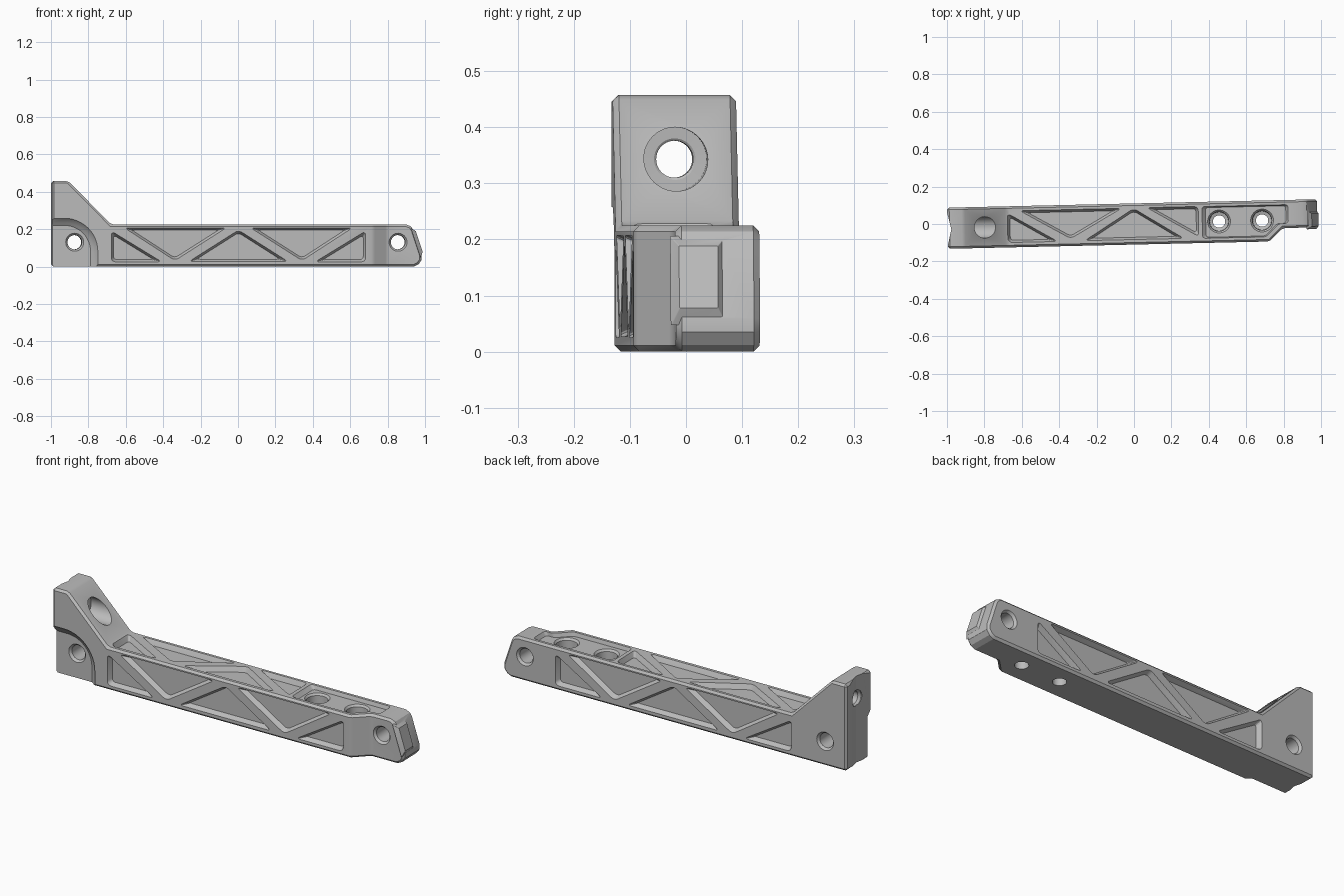
import bpy, bmesh, math
from mathutils import Vector, Matrix

if "Cube" in bpy.data.objects:
    bpy.data.objects.remove(bpy.data.objects["Cube"])

HALF, TOP = 0.11, 0.225

metal = bpy.data.materials.new("satin grey metal")
metal.use_nodes = True
GREY = (0.5, 0.5, 0.5, 1)
metal.diffuse_color = GREY
metal.node_tree.nodes["Principled BSDF"].inputs["Base Color"].default_value = GREY


def make_object(name, bm):
    bmesh.ops.recalc_face_normals(bm, faces=bm.faces)
    mesh = bpy.data.meshes.new(name)
    bm.to_mesh(mesh)
    bm.free()
    mesh.materials.append(metal)
    obj = bpy.data.objects.new(name, mesh)
    bpy.context.collection.objects.link(obj)
    return obj


def loft(name, rings):
    """Closed solid through rings of equal point count."""
    bm = bmesh.new()
    loops = [[bm.verts.new(p) for p in ring] for ring in rings]
    for a, b in zip(loops, loops[1:]):
        for i in range(len(a)):
            j = (i + 1) % len(a)
            bm.faces.new((a[i], a[j], b[j], b[i]))
    bm.faces.new(loops[0])
    bm.faces.new(loops[-1])
    return make_object(name, bm)


def apply(obj, mod):
    bpy.context.view_layer.objects.active = obj
    bpy.ops.object.modifier_apply(modifier=mod.name)


def combine(obj, other, operation="DIFFERENCE"):
    mod = obj.modifiers.new("bool", "BOOLEAN")
    mod.operation, mod.solver, mod.object = operation, "EXACT", other
    apply(obj, mod)
    bpy.data.objects.remove(other)


def rounded(points, radius):
    """Outline with its corners rounded."""
    bm = bmesh.new()
    face = bm.faces.new([bm.verts.new((u, v, 0)) for u, v in points])
    bmesh.ops.bevel(bm, geom=list(bm.verts), offset=radius, segments=4,
                    profile=0.5, affect="VERTICES")
    bm.faces.ensure_lookup_table()
    out = [l.vert.co.to_2d() for l in bm.faces[0].loops]
    bm.free()
    return out


def tapered(name, points, place, depth, inset, radius, outside=0.003):
    """Solid whose outline shrinks evenly by inset over its depth."""
    pts = [Vector(p) for p in points]
    n = len(pts)
    if n == 3:
        w = [(pts[(i + 1) % 3] - pts[(i + 2) % 3]).length for i in range(3)]
    else:
        w = [1] * n
    centre = sum((p * k for p, k in zip(pts, w)), Vector((0, 0))) / sum(w)
    area = abs(sum(pts[i].cross(pts[(i + 1) % n]) for i in range(n)))
    inradius = area / sum((pts[i] - pts[i - 1]).length for i in range(n))
    outline = rounded(points, radius)
    rings = []
    for d in (-outside, depth):
        s = 1 - inset / inradius * d / depth
        rings.append([place(*(centre + (p - centre) * s), d) for p in outline])
    return loft(name, rings)


def drill(obj, centre, axis, steps):
    """Turned cutter; steps are (distance along axis, radius)."""
    turn = Vector((0, 0, 1)).rotation_difference(Vector(axis)).to_matrix()
    rings = [[Vector(centre) + turn @ Vector((r * math.cos(a), r * math.sin(a), h))
              for a in (math.tau * i / 40 for i in range(40))] for h, r in steps]
    combine(obj, loft("drill", rings))


# Main bar with raised arm at one end and rounded nose at the other
side = [(-0.997, 0), (0.94, 0), (0.965, 0.012), (0.981, 0.035), (0.981, 0.06),
        (0.937, 0.195), (0.925, 0.214), (0.9, TOP), (-0.68, TOP),
        (-0.91, 0.457), (-0.997, 0.457)]
body = loft("bracket_body", [[(x, y, z) for x, z in side] for y in (-HALF, HALF)])

# Narrowed tab on the front of the nose
tab = [(0.72, -0.112), (0.795, -0.04), (1.1, -0.04), (1.1, -0.2), (0.72, -0.2)]
combine(body, loft("tab_cut", [[(x, y, z) for x, y in tab] for z in (-0.1, 0.6)]))

# Chamfered outer edges
bevel = body.modifiers.new("chamfer", "BEVEL")
bevel.width, bevel.segments = 0.011, 1
bevel.limit_method, bevel.angle_limit = "ANGLE", math.radians(40)
apply(body, bevel)

# Shallow vertical groove in the arm end
groove = [(-1.02, -0.12), (-0.997, -0.09), (-0.977, -0.005), (-0.997, 0.08), (-1.02, 0.09)]
combine(body, loft("groove_cut", [[(x, y, z) for x, y in groove] for z in (-0.1, 0.6)]))

# Scalloped recess around the front mounting hole
rings = []
for y, reach in ((-0.13, 0.05), (-0.105, 0.035), (-0.088, 0.014), (-0.078, 0)):
    arc = [(-0.93 + (0.14 + reach) * math.sin(a), 0.08 + (0.14 + reach) * math.cos(a))
           for a in (math.pi / 2 * i / 12 for i in range(13))]
    outline = [(-1.1, 0.22 + reach)] + arc + [(-0.79 + reach, -0.1), (-1.1, -0.1)]
    rings.append([(x, y, z) for x, z in outline])
combine(body, loft("recess_cut", rings))


def front(u, v, d):
    return Vector((u, -HALF + d, v))


def back(u, v, d):
    return Vector((u, HALF - d, v))


def top(u, v, d):
    return Vector((u, v, TOP - d))


# Truss pockets: small end triangles and larger ones between them
small = [(-0.68, 0.19), (-0.41, 0.025), (-0.68, 0.025)]
large = [(-0.61, 0.207), (-0.065, 0.207), (-0.34, 0.032)]
middle = [(-0.265, 0.027), (0, 0.195), (0.265, 0.027)]


def flip(points):
    return [(-u, v) for u, v in points]


for place in (front, back):
    for shape in (small, large, middle, flip(large), flip(small)):
        combine(body, tapered("pocket", shape, place, 0.026, 0.012, 0.022))
for shape in (small, large, middle, flip(small)):
    if shape is small:
        shape = [(-0.675, 0.072), (-0.41, -0.084), (-0.675, -0.084)]
    elif shape is large:
        shape = [(-0.61, 0.085), (-0.065, 0.085), (-0.34, -0.07)]
    elif shape is middle:
        shape = [(-0.265, -0.083), (0, 0.083), (0.265, -0.083)]
    else:
        shape = [(0.07, 0.086), (0.345, 0.086), (0.345, -0.075)]
    combine(body, tapered("pocket", shape, top, 0.026, 0.012, 0.022))

# Pocket around the two vertical bolts
seat = [(0.365, -0.085), (0.705, -0.085), (0.775, -0.015), (0.825, -0.015),
        (0.825, 0.085), (0.365, 0.085)]
combine(body, tapered("bolt_pocket", seat, top, 0.02, 0.008, 0.015))

# Vertical bolt holes with counterbores
for x in (0.455, 0.685):
    drill(body, (x, 0.003, 0), (0, 0, 1),
          [(-0.05, 0.033), (0.13, 0.033), (0.135, 0.05), (0.195, 0.052),
           (0.206, 0.062), (0.3, 0.062)])

# Cross holes with countersunk rims
for x, face in ((-0.875, -0.078), (0.855, -0.04)):
    drill(body, (x, 0, 0.13), (0, 1, 0),
          [(face - 0.1, 0.049), (face - 0.001, 0.049), (face + 0.012, 0.038),
           (HALF - 0.012, 0.038), (HALF + 0.001, 0.049), (HALF + 0.1, 0.049)])

# Arm hole along the bar with a counterbored seat
drill(body, (0, 0, 0.343), (1, 0, 0),
      [(-1.1, 0.042), (-0.98, 0.042), (-0.968, 0.033), (-0.888, 0.033),
       (-0.885, 0.037), (-0.884, 0.057), (-0.6, 0.057)])

# Raised pad on the sloping nose
slope = Vector((0.044, 0, -0.135)).normalized()
normal = Vector((-slope.z, 0, slope.x))


def nose(u, v, d):
    return Vector((0.937, u, 0.195)) + slope * v + normal * d


pad = [(-0.042, -0.003), (0.043, -0.003), (0.043, 0.14), (-0.042, 0.14)]
combine(body, tapered("nose_pad", pad, nose, 0.011, 0.01, 0.002, 0.01), "UNION")

# Slight skew of the whole bar, then smooth the curved surfaces
body.data.transform(Matrix.Rotation(math.radians(1.3), 4, "Z"))
bpy.ops.object.select_all(action="DESELECT")
body.select_set(True)
bpy.context.view_layer.objects.active = body
bpy.ops.object.shade_smooth_by_angle(angle=math.radians(25))
